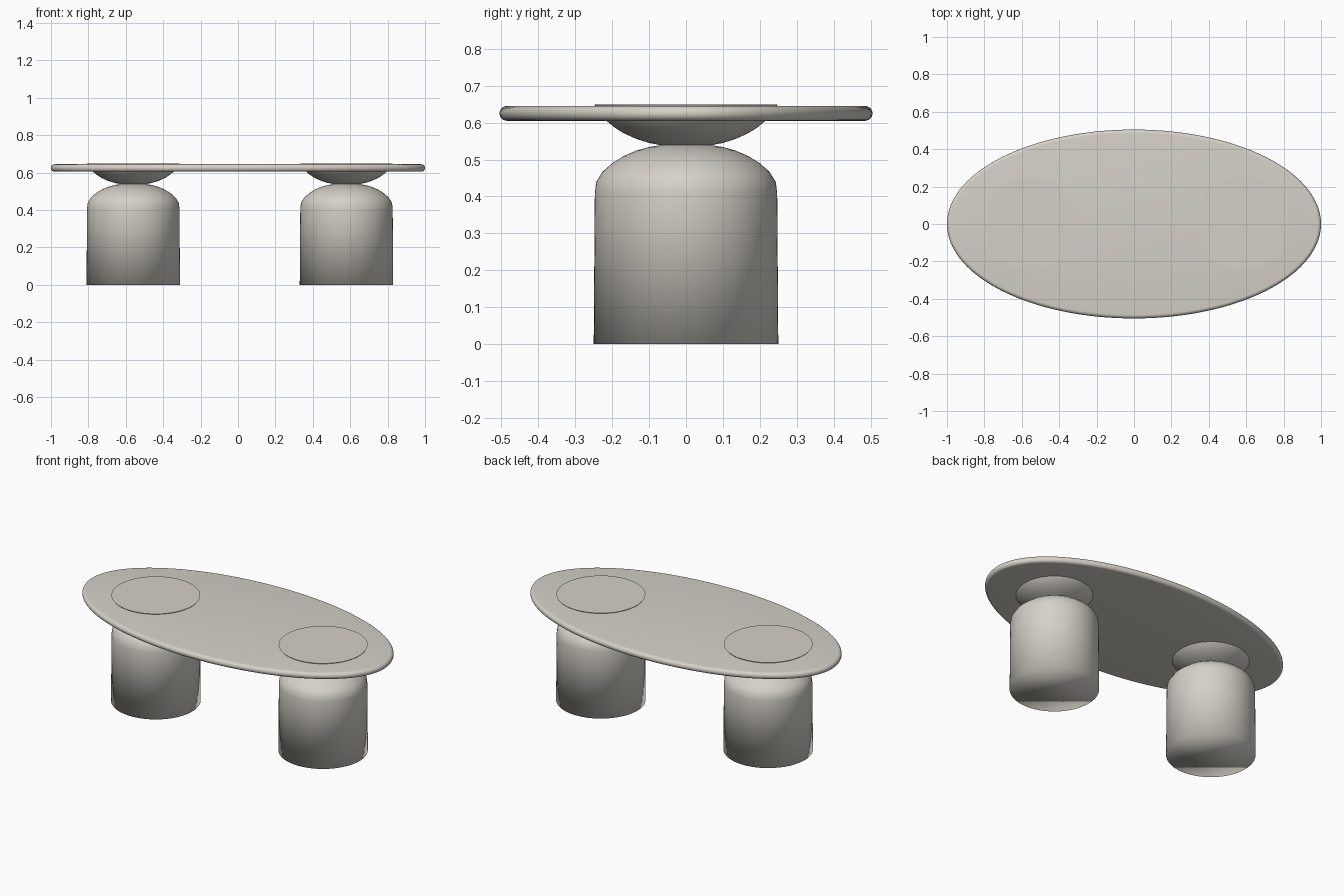
import bpy, bmesh, math

if "Cube" in bpy.data.objects:
    bpy.data.objects.remove(bpy.data.objects["Cube"])

mat = bpy.data.materials.new("warm grey stone")
mat.diffuse_color = (0.67, 0.64, 0.58, 1)
mat.use_nodes = True
mat.node_tree.nodes["Principled BSDF"].inputs["Base Color"].default_value = mat.diffuse_color


def lathe(name, rings, centre_x=0.0, segs=96, angle=None):
    """Stack elliptical rings (rx, ry, z), capped at both ends."""
    bm = bmesh.new()
    loops = []
    for rx, ry, z in rings:
        loops.append([bm.verts.new((rx * math.cos(2 * math.pi * i / segs),
                                    ry * math.sin(2 * math.pi * i / segs), z))
                      for i in range(segs)])
    for a, b in zip(loops, loops[1:]):
        for i in range(segs):
            j = (i + 1) % segs
            bm.faces.new((a[i], a[j], b[j], b[i]))
    bm.faces.new(loops[0][::-1])
    bm.faces.new(loops[-1])
    me = bpy.data.meshes.new(name)
    bm.to_mesh(me)
    bm.free()
    me.materials.append(mat)
    ob = bpy.data.objects.new(name, me)
    ob.location.x = centre_x
    bpy.context.collection.objects.link(ob)
    bpy.ops.object.select_all(action='DESELECT')
    ob.select_set(True)
    bpy.context.view_layer.objects.active = ob
    if angle is None:
        bpy.ops.object.shade_smooth()
    else:
        bpy.ops.object.shade_smooth_by_angle(angle=math.radians(angle))
    return ob


# oval tabletop with a rounded rim
R, Z = 0.02, 0.625
top = []
for k in range(13):
    t = -math.pi / 2 + math.pi * k / 12
    inset = R * (1 - math.cos(t))
    top.append((1 - inset, 0.505 - inset, Z + R * math.sin(t)))
lathe("tabletop", top, segs=160, angle=40)

# domed drum and the bowl that sits on it
drum = [(0.25, 0.0), (0.247, 0.41), (0.243, 0.44), (0.226, 0.467), (0.2, 0.49),
        (0.17, 0.509), (0.135, 0.524), (0.1, 0.534), (0.068, 0.539)]
bowl = [(0.068, 0.539), (0.1, 0.545), (0.135, 0.556), (0.17, 0.572),
        (0.195, 0.588), (0.215, 0.605), (0.235, 0.628), (0.248, 0.649)]
for side, x in (("left", -0.56), ("right", 0.58)):
    lathe(side + "_leg_drum", [(r, r, z) for r, z in drum], x)
    lathe(side + "_leg_bowl", [(r, r, z) for r, z in bowl], x, angle=40)
